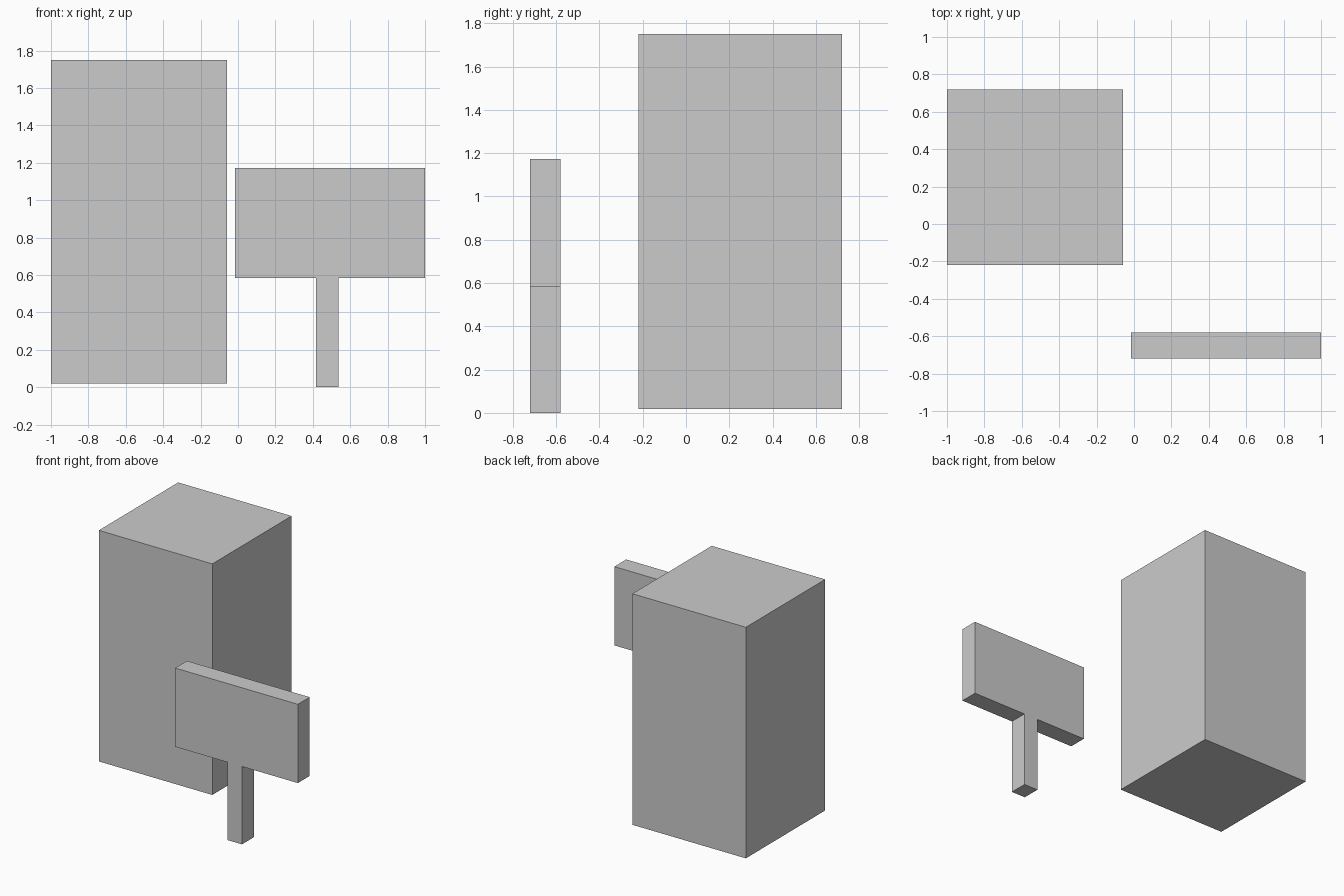
import bpy
import bmesh

if "Cube" in bpy.data.objects:
    bpy.data.objects.remove(bpy.data.objects["Cube"])


def extrude_profile(name, profile, y_front, y_back):
    """Extrude a closed (x, z) outline along y into a solid."""
    bm = bmesh.new()
    face = bm.faces.new([bm.verts.new((x, y_front, z)) for x, z in profile])
    result = bmesh.ops.extrude_face_region(bm, geom=[face], use_keep_orig=True)
    back = [g for g in result["geom"] if isinstance(g, bmesh.types.BMVert)]
    bmesh.ops.translate(bm, verts=back, vec=(0, y_back - y_front, 0))
    bmesh.ops.recalc_face_normals(bm, faces=bm.faces)
    mesh = bpy.data.meshes.new(name)
    bm.to_mesh(mesh)
    bm.free()
    obj = bpy.data.objects.new(name, mesh)
    bpy.context.collection.objects.link(obj)
    return obj


# Tall square block, lifted slightly off the ground
extrude_profile("tall_block",
                [(-1.0, 0.019), (-0.06, 0.019), (-0.06, 1.75), (-1.0, 1.75)],
                -0.219, 0.72)

# T-shaped sign: board and post in one flush outline
post_left, post_right = 0.417, 0.537
board_left, board_right = -0.017, 1.0
board_bottom, board_top = 0.583, 1.173
extrude_profile("sign_board_and_post",
                [(post_left, 0.0), (post_right, 0.0),
                 (post_right, board_bottom), (board_right, board_bottom),
                 (board_right, board_top), (board_left, board_top),
                 (board_left, board_bottom), (post_left, board_bottom)],
                -0.72, -0.58)
